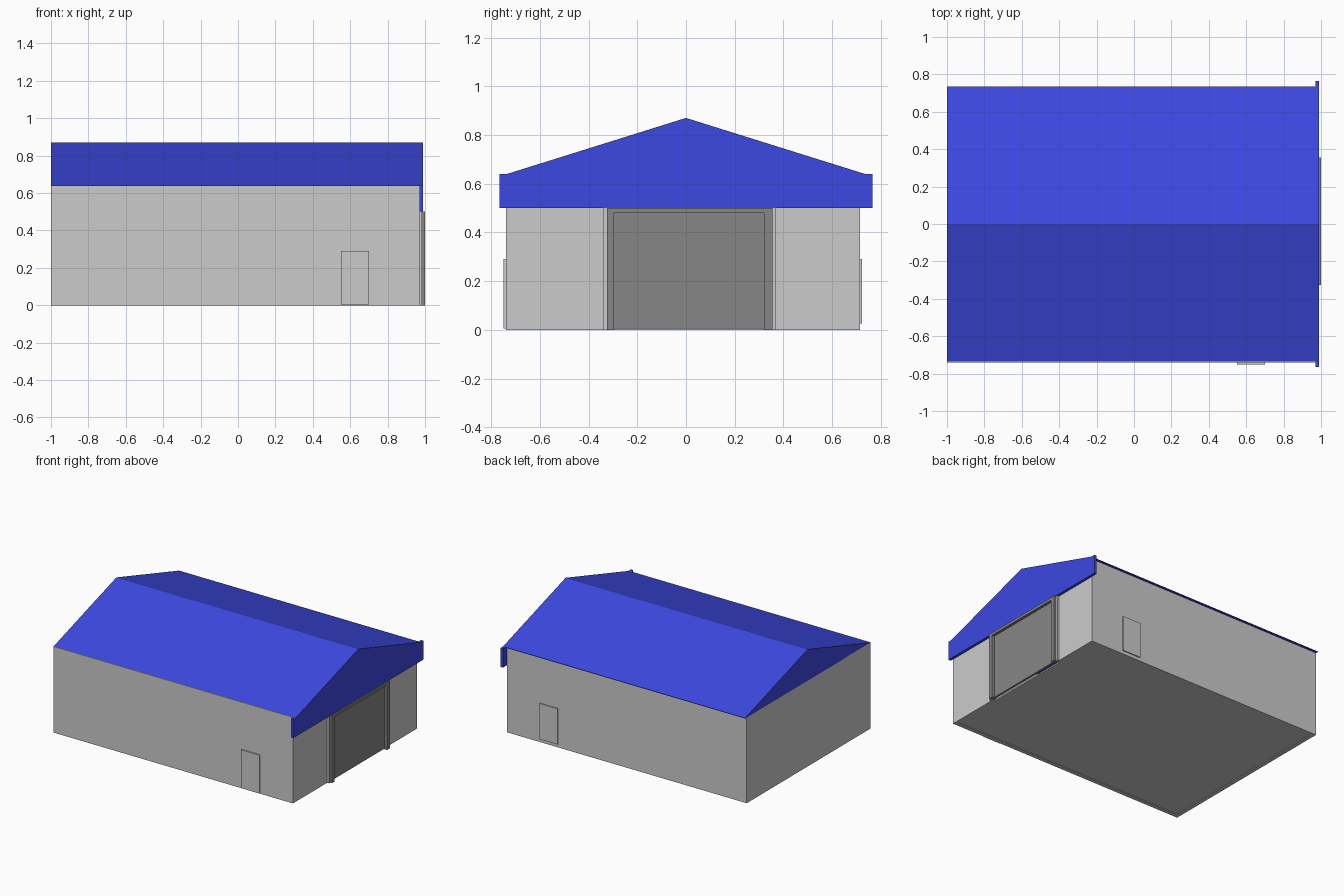
import bpy

if "Cube" in bpy.data.objects:
    bpy.data.objects.remove(bpy.data.objects["Cube"])


def material(name, rgb):
    m = bpy.data.materials.new(name)
    m.diffuse_color = (*rgb, 1)
    m.use_nodes = True
    m.node_tree.nodes["Principled BSDF"].inputs["Base Color"].default_value = m.diffuse_color
    return m


BLUE = material("blue_paint", (0.045, 0.065, 0.75))
DARK = material("dark_grey", (0.24, 0.24, 0.24))


def prism(name, profile, x0, x1, mat=None):
    """Extrude a (y, z) outline, listed counter-clockwise, along x."""
    n = len(profile)
    verts = [(x, y, z) for x in (x0, x1) for y, z in profile]
    faces = [tuple(reversed(range(n))), tuple(range(n, 2 * n))]
    faces += [(i, (i + 1) % n, n + (i + 1) % n, n + i) for i in range(n)]
    mesh = bpy.data.meshes.new(name)
    mesh.from_pydata(verts, [], faces)
    if mat:
        mesh.materials.append(mat)
    obj = bpy.data.objects.new(name, mesh)
    bpy.context.collection.objects.link(obj)
    return obj


def box(name, x, y, z, mat=None):
    outline = [(y[0], z[0]), (y[1], z[0]), (y[1], z[1]), (y[0], z[1])]
    return prism(name, outline, x[0], x[1], mat)


# Side and rear walls around a slightly raised floor
WALL_Z = (0, 0.64)
box("side_wall_front", (-1, 0.97), (-0.74, -0.71), WALL_Z)
box("side_wall_back", (-1, 0.97), (0.685, 0.715), WALL_Z)
box("rear_wall", (-1, -0.97), (-0.71, 0.685), WALL_Z)
box("floor", (-0.97, 0.945), (-0.71, 0.685), (0.005, 0.015))

# Entrance wall: one outline wrapping the wide gateway
prism("entrance_wall",
      [(-0.71, 0), (-0.34, 0), (-0.34, 0.5), (0.37, 0.5),
       (0.37, 0), (0.685, 0), (0.685, 0.64), (-0.71, 0.64)], 0.945, 0.97)

# Gateway: light outer trims, dark frame and recessed door
for side, y in (("left", (-0.34, -0.325)), ("right", (0.355, 0.37))):
    box("gate_trim_" + side, (0.945, 0.985), y, (0, 0.5))
prism("gate_frame",
      [(-0.325, 0), (-0.295, 0), (-0.295, 0.48), (0.32, 0.48),
       (0.32, 0), (0.355, 0), (0.355, 0.5), (-0.325, 0.5)], 0.965, 1.0, DARK)
box("gate_door", (0.965, 0.98), (-0.295, 0.32), (0.005, 0.48), DARK)

# Small side doors
box("side_door_front", (0.55, 0.70), (-0.75, -0.735), (0.005, 0.29))
box("side_door_back", (0.55, 0.70), (0.71, 0.723), (0.025, 0.29))

# Solid gable roof and the deeper fascia over the entrance
prism("roof", [(-0.735, 0.637), (0.735, 0.637), (0.735, 0.64),
               (0, 0.87), (-0.735, 0.64)], -1, 0.97, BLUE)
prism("fascia", [(-0.765, 0.5), (0.765, 0.5), (0.765, 0.64), (0.735, 0.64),
                 (0, 0.87), (-0.735, 0.64), (-0.765, 0.64)], 0.97, 0.99, BLUE)
